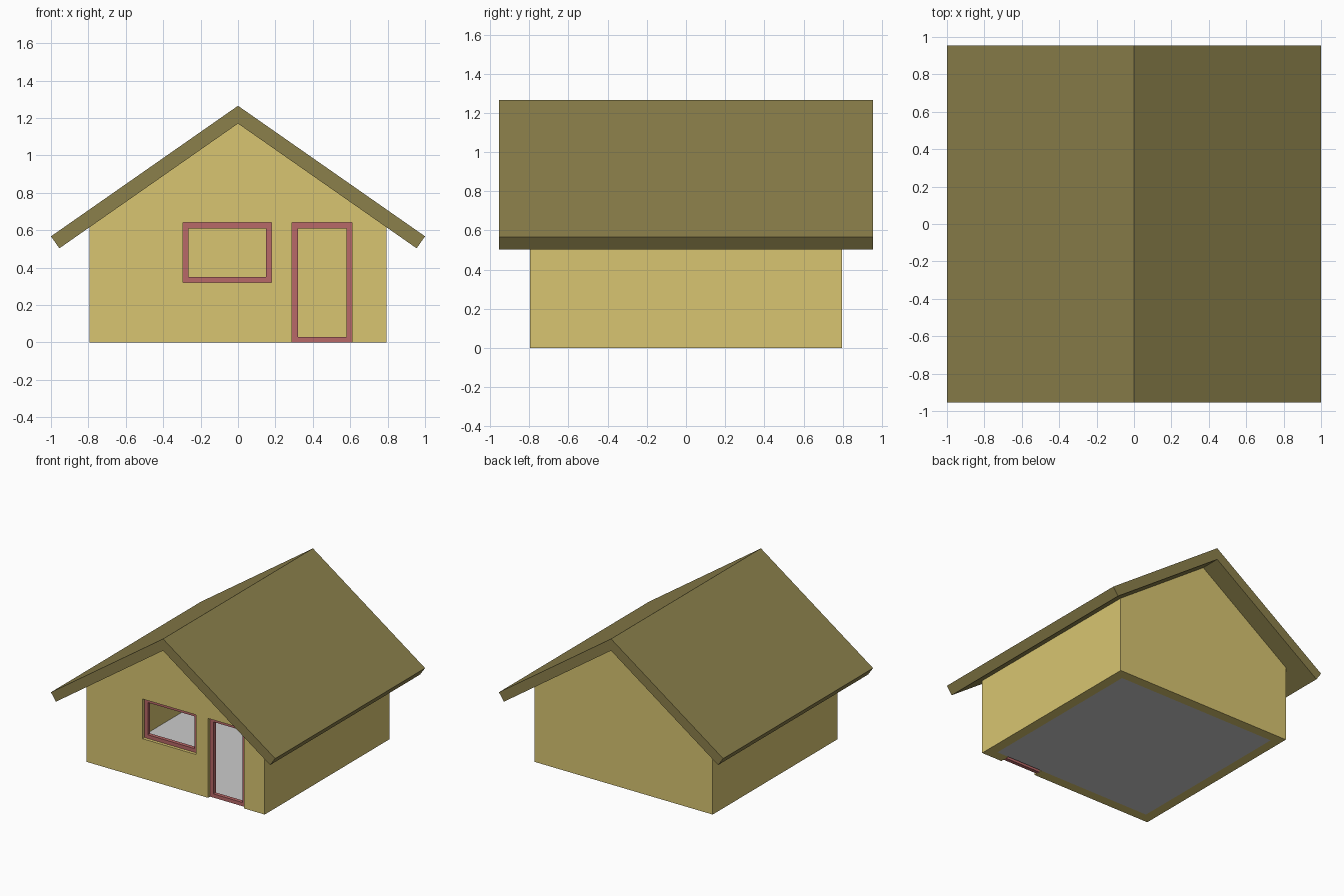
import bpy, bmesh

if "Cube" in bpy.data.objects:
    bpy.data.objects.remove(bpy.data.objects["Cube"])

W, T = 0.795, 0.08          # half width of the walls, wall thickness
SLOPE = 0.698


def material(name, rgb):
    m = bpy.data.materials.new(name)
    m.diffuse_color = (*rgb, 1)
    m.use_nodes = True
    m.node_tree.nodes["Principled BSDF"].inputs["Base Color"].default_value = m.diffuse_color
    return m


def extrude_profile(name, profile, y0, y1, mat=None):
    """Extrude an (x, z) outline along y."""
    bm = bmesh.new()
    face = bm.faces.new([bm.verts.new((x, y0, z)) for x, z in profile])
    ext = bmesh.ops.extrude_face_region(bm, geom=[face])
    verts = [g for g in ext["geom"] if isinstance(g, bmesh.types.BMVert)]
    bmesh.ops.translate(bm, verts=verts, vec=(0, y1 - y0, 0))
    bmesh.ops.recalc_face_normals(bm, faces=bm.faces)
    mesh = bpy.data.meshes.new(name)
    bm.to_mesh(mesh)
    bm.free()
    ob = bpy.data.objects.new(name, mesh)
    bpy.context.collection.objects.link(ob)
    if mat:
        mesh.materials.append(mat)
    return ob


def rect(x0, x1, z0, z1):
    return [(x0, z0), (x1, z0), (x1, z1), (x0, z1)]


def cut(target, name, profile, y0, y1):
    cutter = extrude_profile(name, profile, y0, y1, target.data.materials[0])
    cutter.hide_render = True
    cutter.hide_viewport = True
    cutter.display_type = 'WIRE'
    mod = target.modifiers.new(name, 'BOOLEAN')
    mod.operation = 'DIFFERENCE'
    mod.solver = 'EXACT'
    mod.object = cutter


wall_mat = material("wall_yellow", (0.69, 0.56, 0.165))
roof_mat = material("roof_olive", (0.26, 0.216, 0.07))
frame_mat = material("frame_red", (0.485, 0.14, 0.14))

# Gabled walls, hollow inside
eave = 1.17 - SLOPE * W
walls = extrude_profile("walls", [(-W, 0), (W, 0), (W, eave), (0, 1.17), (-W, eave)],
                        -W, W, wall_mat)
inner = W - T
cut(walls, "room_cutter", rect(-inner, inner, -0.5, 2), -inner, inner)

# Roof: one folded slab with square-cut eaves
extrude_profile("roof", [(-1, 0.567), (0, 1.265), (1, 0.567),
                         (0.955, 0.503), (0, 1.17), (-0.955, 0.503)],
                -0.955, 0.955, roof_mat)

# Window and door: opening in the front wall plus a recessed frame
B = 0.03
for name, x0, x1, z0, z1 in (("window", -0.295, 0.18, 0.32, 0.64),
                             ("door", 0.29, 0.61, 0.0, 0.64)):
    bottom = z0 if z0 > 0 else -0.2
    cut(walls, name + "_cutter", rect(x0, x1, bottom, z1), -W - 0.1, -inner + 0.1)
    frame = extrude_profile(name + "_frame", rect(x0, x1, z0, z1), -0.77, -0.74, frame_mat)
    cut(frame, name + "_frame_cutter", rect(x0 + B, x1 - B, z0 + B, z1 - B), -1, -0.5)

# Floor
bpy.ops.mesh.primitive_plane_add(size=2 * inner, location=(0, 0, 0))
bpy.context.object.name = "floor"
